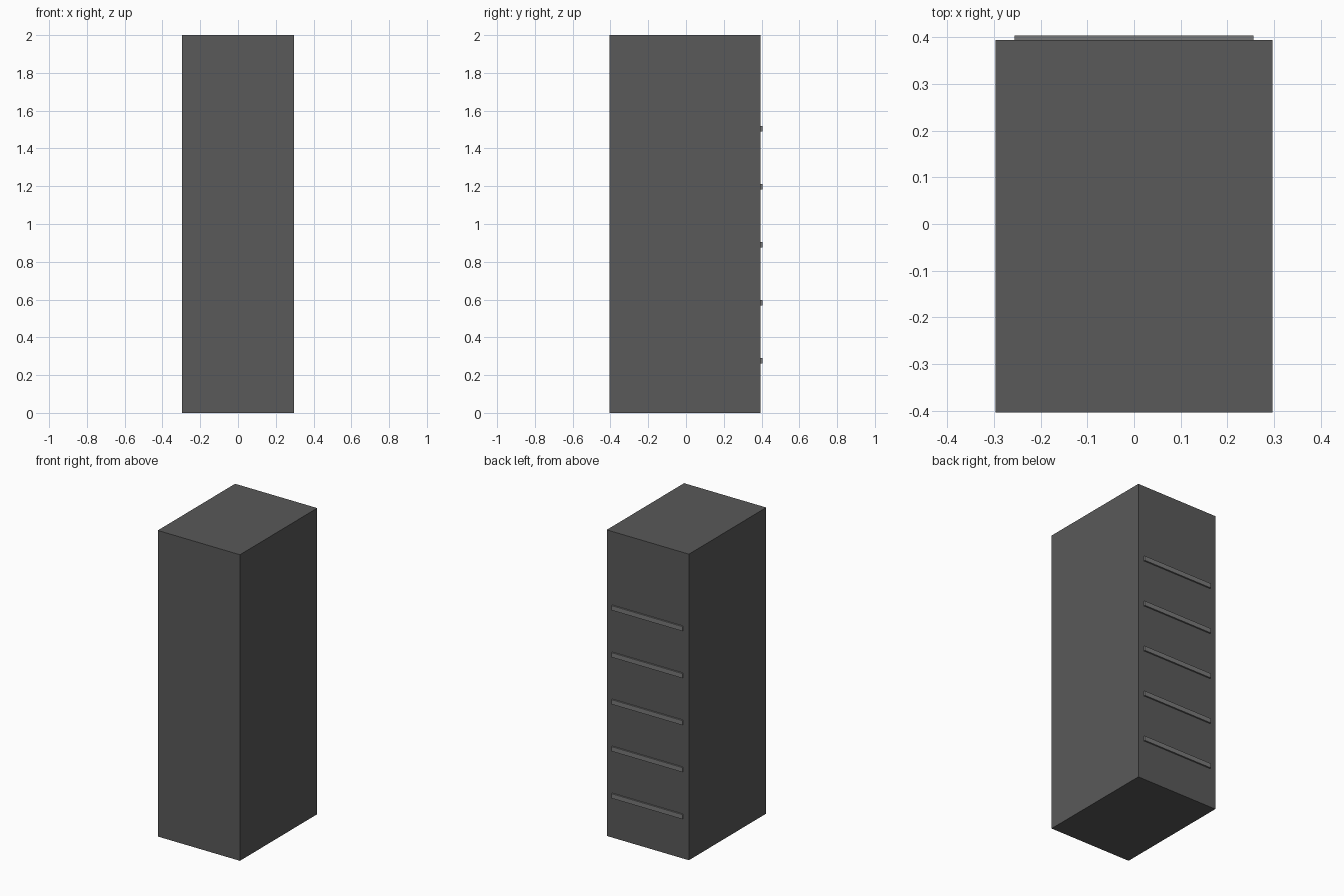
import bpy

if "Cube" in bpy.data.objects:
    bpy.data.objects.remove(bpy.data.objects["Cube"])


def material(name, shade):
    mat = bpy.data.materials.new(name)
    mat.diffuse_color = (shade, shade, shade, 1)
    mat.use_nodes = True
    mat.node_tree.nodes["Principled BSDF"].inputs["Base Color"].default_value = mat.diffuse_color
    return mat


def box(name, lo, hi, mat):
    """Axis-aligned box between two corners."""
    centre = [(a + b) / 2 for a, b in zip(lo, hi)]
    bpy.ops.mesh.primitive_cube_add(size=1, location=centre)
    obj = bpy.context.object
    obj.name = name
    obj.scale = [b - a for a, b in zip(lo, hi)]
    bpy.ops.object.transform_apply(location=False, rotation=False, scale=True)
    obj.data.materials.append(mat)
    return obj


dark = material("dark_grey", 0.10)
mid = material("mid_grey", 0.19)

BACK = 0.394

# Cabinet body
box("cabinet_body", (-0.297, -0.404, 0), (0.297, BACK, 2), dark)

# Five evenly spaced vent slats on the back, slightly sunk into the body
for i in range(5):
    z = 0.276 + i * 0.3072
    box(f"vent_slat_{i + 1}", (-0.256, BACK - 0.01, z - 0.015),
        (0.256, 0.404, z + 0.015), mid)
